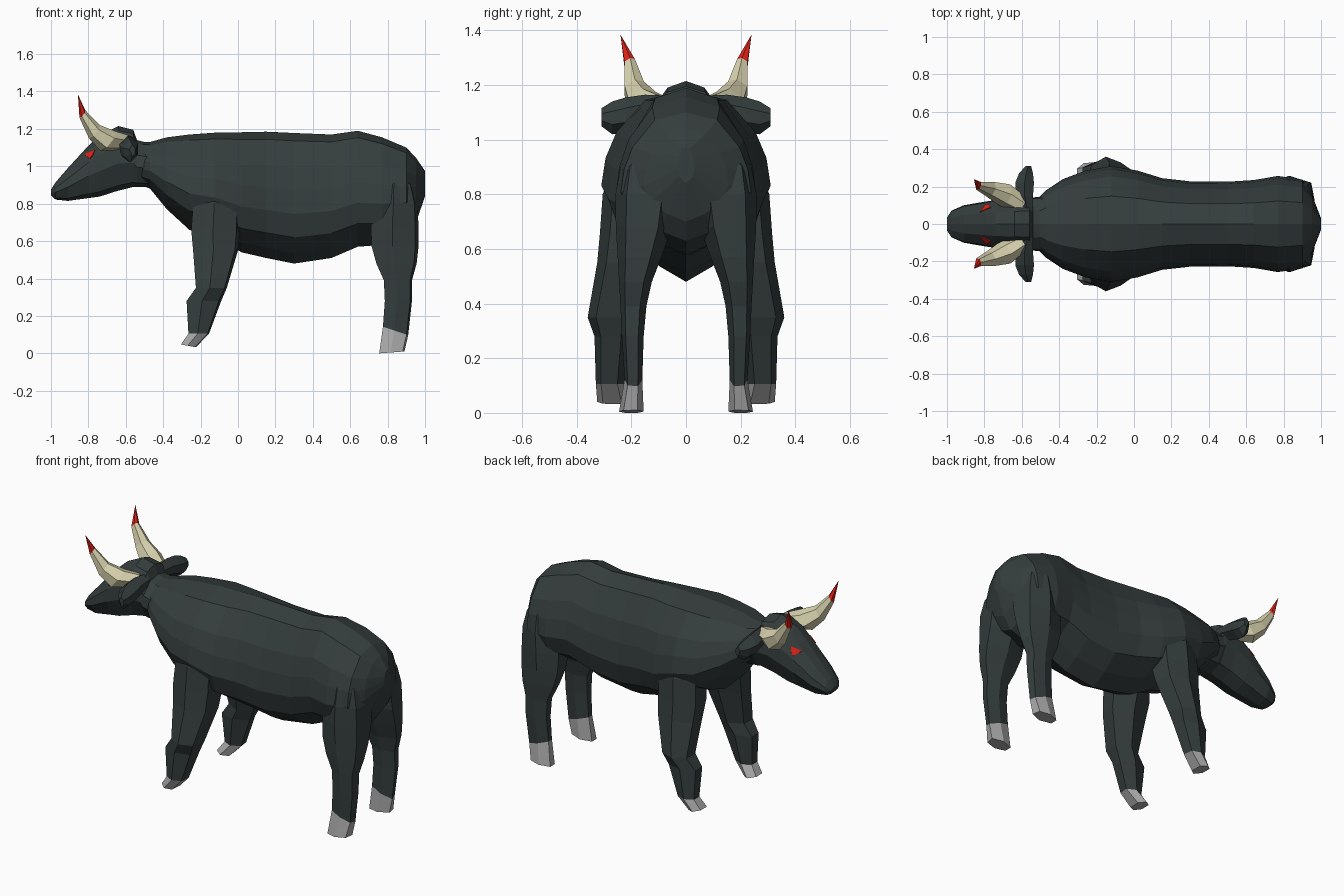
import bpy, bmesh
from mathutils import Vector
from mathutils.bvhtree import BVHTree

if "Cube" in bpy.data.objects:
    bpy.data.objects.remove(bpy.data.objects["Cube"])


def material(name, rgb):
    m = bpy.data.materials.new(name)
    m.diffuse_color = (*rgb, 1)
    m.use_nodes = True
    m.node_tree.nodes["Principled BSDF"].inputs["Base Color"].default_value = m.diffuse_color
    return m


HIDE = material("dark hide", (0.036, 0.047, 0.047))
HORN = material("cream horn", (0.68, 0.64, 0.42))
HOOF = material("grey hoof", (0.40, 0.40, 0.40))
RED = material("red", (0.70, 0.015, 0.008))


def loft(name, rings, mats, band_mat=lambda i: 0):
    """Skin a list of equal-length rings, cap both ends, flat faces."""
    bm = bmesh.new()
    vs = [[bm.verts.new(p) for p in r] for r in rings]
    n = len(vs[0])
    for i in range(len(vs) - 1):
        for j in range(n):
            k = (j + 1) % n
            f = bm.faces.new((vs[i][j], vs[i][k], vs[i + 1][k], vs[i + 1][j]))
            f.material_index = band_mat(i)
    bm.faces.new(vs[0][::-1]).material_index = band_mat(0)
    bm.faces.new(vs[-1]).material_index = band_mat(len(vs) - 2)
    bmesh.ops.remove_doubles(bm, verts=bm.verts, dist=0.0005)
    bmesh.ops.recalc_face_normals(bm, faces=bm.faces)
    me = bpy.data.meshes.new(name)
    bm.to_mesh(me)
    bm.free()
    for m in mats:
        me.materials.append(m)
    ob = bpy.data.objects.new(name, me)
    bpy.context.collection.objects.link(ob)
    return ob


def merge(target, part):
    """Weld a part into the target so no hidden surfaces remain inside."""
    mod = target.modifiers.new("weld", 'BOOLEAN')
    mod.operation, mod.solver, mod.object = 'UNION', 'EXACT', part
    bpy.context.view_layer.objects.active = target
    bpy.ops.object.modifier_apply(modifier=mod.name)
    bpy.data.objects.remove(part)


def cross_section(x, zb, zt, w, half):
    """Closed symmetric ring from a half profile of (width, height) fractions."""
    pts = half + [(-a, t) for a, t in half[-2:0:-1]]
    return [(x, a * w, zb + t * (zt - zb)) for a, t in pts]


# Body: x, bottom, top, half width
BODY = [(-0.52, 0.90, 1.13, 0.13), (-0.47, 0.88, 1.13, 0.18), (-0.38, 0.77, 1.155, 0.24),
        (-0.26, 0.66, 1.17, 0.285), (-0.12, 0.62, 1.18, 0.31), (0.02, 0.54, 1.182, 0.285),
        (0.15, 0.51, 1.185, 0.245), (0.30, 0.48, 1.178, 0.228), (0.50, 0.51, 1.17, 0.226),
        (0.64, 0.57, 1.19, 0.235), (0.77, 0.58, 1.155, 0.257), (0.90, 0.63, 1.10, 0.238),
        (0.952, 0.70, 1.045, 0.155), (1.0, 0.84, 0.975, 0.03)]
TORSO = [(0, 1), (0.48, 0.94), (0.82, 0.73), (0.95, 0.56), (1, 0.38), (0.85, 0.20),
         (0.42, 0.08), (0, 0)]
body = loft("body_and_legs", [cross_section(*s, TORSO) for s in BODY], [HIDE, HOOF])

# Head: muzzle to poll
HEAD = [(-1.0, 0.845, 0.875, 0.035), (-0.975, 0.822, 0.915, 0.072), (-0.91, 0.815, 0.99, 0.10),
        (-0.80, 0.83, 1.11, 0.119), (-0.74, 0.838, 1.165, 0.128), (-0.64, 0.87, 1.215, 0.135),
        (-0.56, 0.89, 1.195, 0.14), (-0.54, 0.89, 1.14, 0.142), (-0.46, 0.89, 1.12, 0.15)]
SKULL = [(0, 1), (0.5, 0.93), (0.95, 0.68), (1, 0.42), (0.62, 0.08), (0, 0)]
head = loft("head", [cross_section(*s, SKULL) for s in HEAD], [HIDE])
bm = bmesh.new()
bm.from_mesh(head.data)
surface = BVHTree.FromBMesh(bm)
bm.free()

# Limb rings, top to bottom: z, x front-to-back range, y inner-to-outer range, z slope
FRONT = [(0.92, -0.19, -0.05, 0.10, 0.26, 0), (0.80, -0.24, 0.01, 0.10, 0.305, 0),
         (0.66, -0.25, 0.01, 0.11, 0.315, 0),
         (0.55, -0.24, 0.0, 0.14, 0.325, 0), (0.35, -0.225, -0.06, 0.19, 0.36, 0),
         (0.28, -0.275, -0.09, 0.205, 0.335, 0), (0.105, -0.265, -0.155, 0.225, 0.33, 0),
         (0.04, -0.305, -0.225, 0.205, 0.325, -0.015)]
REAR = [(1.00, 0.80, 0.88, 0.06, 0.16, 0), (0.90, 0.75, 0.935, 0.045, 0.24, 0),
        (0.80, 0.725, 0.96, 0.03, 0.258, 0), (0.68, 0.71, 0.965, 0.05, 0.257, 0),
        (0.57, 0.715, 0.965, 0.09, 0.25, 0), (0.48, 0.74, 0.955, 0.125, 0.245, 0),
        (0.39, 0.78, 0.93, 0.145, 0.24, 0), (0.28, 0.785, 0.93, 0.155, 0.235, 0),
        (0.12, 0.775, 0.91, 0.16, 0.225, -0.045), (0.005, 0.755, 0.89, 0.155, 0.245, 0.01)]
LEG = [(0, 0.25), (0, 0.75), (0.45, 1), (0.93, 0.82), (1, 0.25), (0.5, 0)]


def leg_ring(s, z, x0, x1, y0, y1, slope):
    return [(x0 + a * (x1 - x0), s * (y0 + b * (y1 - y0)), z + slope * (a - 0.5))
            for a, b in LEG]


def horn_ring(s, x, y, z, r):
    # ring tilted to face along the forward and upward sweep
    axis = Vector((-0.75, 0.3, 0.6)).normalized()
    u = axis.cross(Vector((0, 1, 0))).normalized()
    v = axis.cross(u)
    ring = []
    for a, b in [(1, 0), (0.4, 0.9), (-0.6, 0.75), (-1, 0), (-0.5, -0.85), (0.5, -0.85)]:
        p = Vector((x, y, z)) + r * (a * u + b * v)
        ring.append((p.x, s * p.y, p.z))
    return ring


HORNS = [(-0.615, 0.11, 1.125, 0.052), (-0.695, 0.158, 1.135, 0.066),
         (-0.768, 0.187, 1.185, 0.046), (-0.832, 0.205, 1.28, 0.025),
         (-0.856, 0.24, 1.385, 0.0)]

# Ears: y, x front, x back, bottom, top
EARS = [(0.07, -0.60, -0.54, 1.08, 1.16), (0.15, -0.63, -0.54, 1.05, 1.165),
        (0.22, -0.635, -0.535, 1.025, 1.155), (0.27, -0.615, -0.54, 1.02, 1.14),
        (0.31, -0.58, -0.55, 1.05, 1.115)]


def ear_ring(s, y, x0, x1, zb, zt):
    xm, h = (x0 + x1) / 2, zt - zb
    return [(xm, s * y, zt), (x0, s * y, zb + 0.65 * h), (x0 + 0.01, s * y, zb + 0.25 * h),
            (xm, s * y, zb), (x1, s * y, zb + 0.3 * h), (x1, s * y, zb + 0.7 * h)]


# Eye outline as x, z, laid onto the head surface
EYE = [(-0.822, 1.062), (-0.765, 1.085), (-0.775, 1.058), (-0.79, 1.040)]


def eye_ring(s, lift):
    ring = []
    for x, z in EYE:
        hit, normal, _, _ = surface.ray_cast(Vector((x, s, z)), Vector((0, -s, 0)))
        ring.append(hit + normal * lift)
    return ring


for side, s in (("left", -1), ("right", 1)):
    for part, table in (("_front_leg", FRONT), ("_rear_leg", REAR)):
        merge(body, loft(side + part, [leg_ring(s, *r) for r in table], [HIDE, HOOF],
                         lambda i: int(i == len(table) - 2)))
    loft(side + "_horn", [horn_ring(s, *r) for r in HORNS], [HORN, RED], lambda i: int(i == 3))
    loft(side + "_ear", [ear_ring(s, *r) for r in EARS], [HIDE])
    loft(side + "_eye", [eye_ring(s, -0.002), eye_ring(s, 0.005)], [RED])
